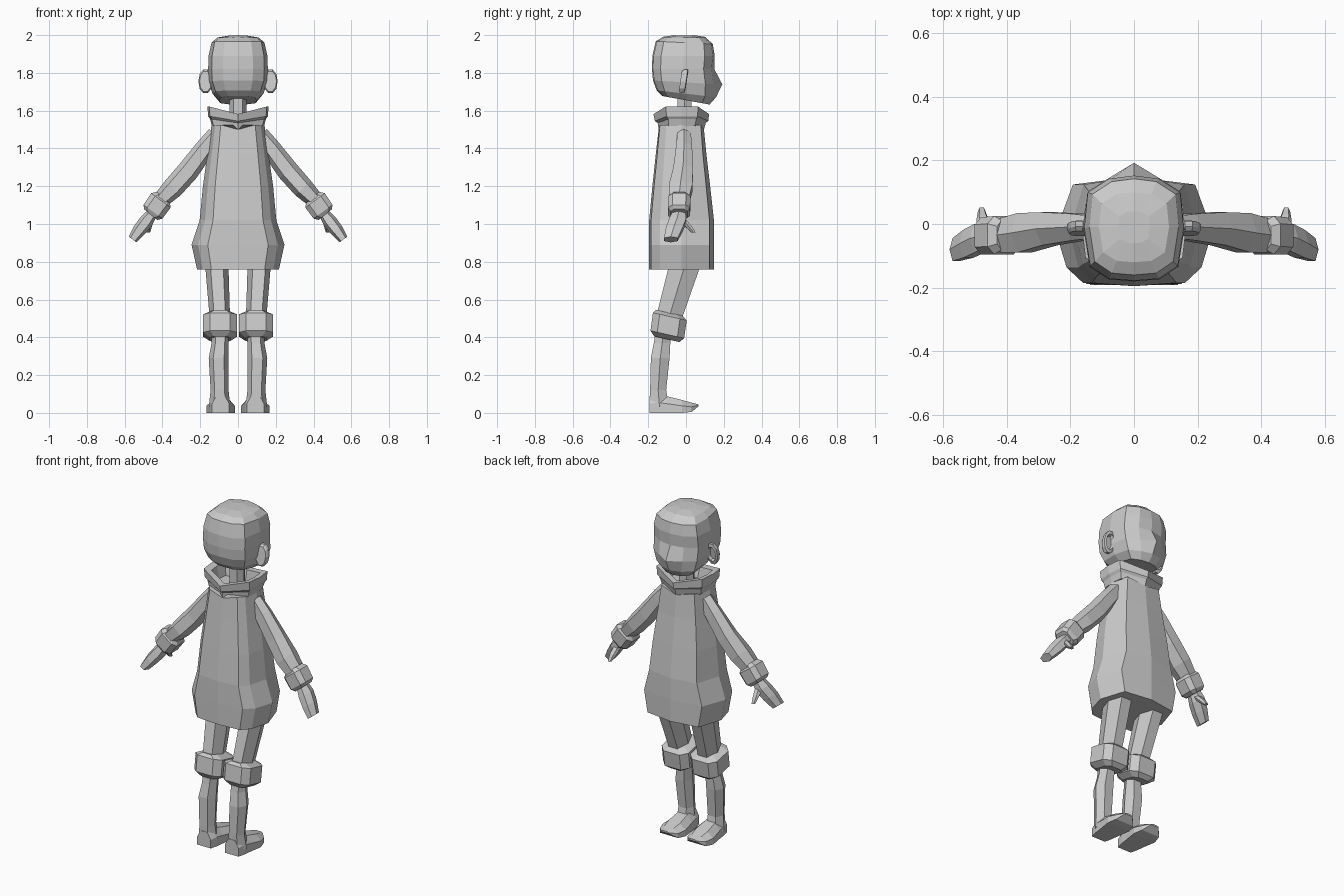
import bpy, bmesh, math
from mathutils import Vector

if "Cube" in bpy.data.objects:
    bpy.data.objects.remove(bpy.data.objects["Cube"], do_unlink=True)

GREY = (0.6, 0.6, 0.6, 1)
mat = bpy.data.materials.new("plain grey")
mat.use_nodes = True
mat.diffuse_color = GREY
mat.node_tree.nodes["Principled BSDF"].inputs["Base Color"].default_value = GREY

HEX = [(1, 0), (.55, 1), (-.55, 1), (-1, 0), (-.55, -1), (.55, -1)]
OCT = [(1, .6), (.6, 1), (-.6, 1), (-1, .6), (-1, -.6), (-.6, -1), (.6, -1), (1, -.6)]


def loft(name, rings, mirror=False):
    """Skin a stack of equal rings and cap both ends."""
    bm = bmesh.new()
    loops = [[bm.verts.new(p) for p in r] for r in rings]
    n = len(loops[0])
    for a, b in zip(loops, loops[1:]):
        for i in range(n):
            j = (i + 1) % n
            bm.faces.new((a[i], a[j], b[j], b[i]))
    bm.faces.new(loops[0])
    bm.faces.new(loops[-1])
    bmesh.ops.recalc_face_normals(bm, faces=bm.faces)
    me = bpy.data.meshes.new(name)
    bm.to_mesh(me)
    bm.free()
    me.materials.append(mat)
    ob = bpy.data.objects.new(name, me)
    bpy.context.collection.objects.link(ob)
    if mirror:
        ob.modifiers.new("Mirror", 'MIRROR').use_mirror_merge = False
    return ob


def half_ring(half, z, w, back, front, dip=0, tilt=0, peak=0):
    """Symmetric ring: half profile holds (width share, depth share)."""
    pts = []
    for fx, t in half:
        mid = fx == 0
        y = back + (front - back) * t + (peak if mid and t > .5 else 0)
        pts.append(Vector((fx * w, y, z - (dip if mid else 0) + tilt * (t - .5))))
    return pts + [Vector((-p.x, p.y, p.z)) for p in reversed(pts[1:-1])]


def tube(name, stations, shape):
    """Limb along a path: (centre, half thickness, half depth in y)."""
    rings = []
    cs = [Vector(s[0]) for s in stations]
    for i, (c, u, v) in enumerate(stations):
        d = cs[min(i + 1, len(cs) - 1)] - cs[max(i - 1, 0)]
        side = Vector((-d.z, 0, d.x)).normalized()
        rings.append([cs[i] + side * a * u + Vector((0, b * v, 0)) for a, b in shape])
    return loft(name, rings, True)


def box_rings(sections, shape):
    """Level rings from (z, x0, x1, y0, y1, rise towards the back)."""
    return [[Vector(((x0 + x1) / 2 + a * (x1 - x0) / 2,
                     (y0 + y1) / 2 + b * (y1 - y0) / 2, z - b * rise)) for a, b in shape]
            for z, x0, x1, y0, y1, rise in sections]


# Head, with the nose ridge towards +y
HEAD = [(0, 0), (.5, .02), (.88, .14), (1, .5), (.93, .84), (.5, .97), (0, 1)]
loft("head", [half_ring(HEAD, *s) for s in [
    (1.655, .1, -.125, .125, 0, -.045),
    (1.69, .135, -.155, .15, 0, -.035, .01),
    (1.75, .155, -.175, .155, 0, -.02, .037),
    (1.82, .158, -.18, .145, 0, 0, .005),
    (1.89, .156, -.178, .152),
    (1.96, .14, -.16, .142, 0, -.015),
    (1.987, .11, -.12, .10, -.004),
    (1.997, .05, -.06, .04, -.003)]])

# Neck
loft("neck", box_rings([(1.5, -.045, .045, -.045, .03, 0),
                        (1.7, -.045, .045, -.045, .03, 0)], HEX))

# Ears: thin oval discs with a dished front
ear = []
for y, s in [(-.03, .85), (-.018, 1), (.0, 1), (.004, .7), (-.012, .55)]:
    ring = []
    for k in range(10):
        a = k * math.tau / 10
        z = .066 * s * math.sin(a)
        ring.append(Vector((.172 + .038 * s * math.cos(a), y + z * .15, 1.755 + z)))
    ear.append(ring)
loft("ear", ear, True)

# Tunic body
BODY = [(0, 0), (.65, .03), (.86, .17), (1, .5), (.78, .93), (0, 1)]
loft("tunic", [half_ring(BODY, *s) for s in [
    (.76, .217, -.195, .148),
    (.89, .246, -.195, .148),
    (1.02, .203, -.195, .148),
    (1.2, .186, -.178, .128),
    (1.37, .162, -.16, .108),
    (1.525, .14, -.145, .095, .025)]])

# Folded collar, open at the top
COLLAR = [(0, 0), (.94, .22), (1, .5), (.94, .8), (0, 1)]
loft("collar", [half_ring(COLLAR, *s) for s in [
    (1.52, .138, -.145, .095, .02),
    (1.555, .148, -.15, .105, .02),
    (1.57, .158, -.165, .118, .025),
    (1.622, .162, -.172, .122, .04),
    (1.612, .125, -.13, .085, .03),
    (1.54, .11, -.11, .07, .02)]])

# Arms
tube("sleeve", [((.115, -.01, 1.47), .05, .035),
                ((.175, -.01, 1.40), .052, .042),
                ((.265, -.015, 1.28), .058, .052),
                ((.345, -.028, 1.19), .056, .062),
                ((.425, -.038, 1.11), .042, .05)], HEX)
tube("sleeve_cuff", [((.395, -.035, 1.14), .046, .046),
                     ((.408, -.035, 1.125), .064, .06),
                     ((.45, -.037, 1.065), .062, .058),
                     ((.462, -.037, 1.05), .045, .045)], OCT)
tube("hand", [((.445, -.035, 1.07), .026, .032),
              ((.485, -.045, 1.015), .038, .045),
              ((.52, -.062, .97), .036, .044),
              ((.558, -.08, .918), .026, .036)], HEX)
tube("thumb", [((.468, -.03, 1.03), .022, .022),
               ((.475, .01, .99), .02, .018),
               ((.478, .04, .955), .012, .011)], HEX)

# Legs
loft("thigh", box_rings([(.85, .04, .18, -.075, .09, 0),
                         (.76, .05, .172, -.095, .07, 0),
                         (.5, .042, .15, -.158, -.025, .01)], HEX), True)
loft("knee_cuff", box_rings([(.53, .045, .145, -.16, -.02, .015),
                             (.51, .006, .184, -.175, .004, .02),
                             (.415, .006, .184, -.188, -.01, .02),
                             (.39, .04, .15, -.168, -.035, .015)], OCT), True)
loft("shin", box_rings([(.44, .048, .14, -.16, -.075, 0),
                        (.37, .05, .14, -.17, -.083, 0),
                        (.29, .05, .155, -.186, -.087, 0),
                        (.12, .05, .145, -.19, -.105, 0),
                        (.03, .04, .155, -.19, -.09, 0)], HEX), True)

# Feet: slices from heel to toe (y, half width, top, sole)
slices = []
for y, w, top, sole in [(-.192, .045, .09, 0), (-.15, .056, .1, 0), (-.1, .062, .088, 0),
                        (-.02, .075, .068, 0), (.03, .06, .054, .005), (.066, .026, .045, .035)]:
    slices.append([Vector((.092 + a * w, y, z)) for a, z in
                   [(-1, sole), (1, sole), (1, sole + (top - sole) * .55),
                    (.5, top), (-.5, top), (-1, sole + (top - sole) * .55)]])
loft("foot", slices, True)
